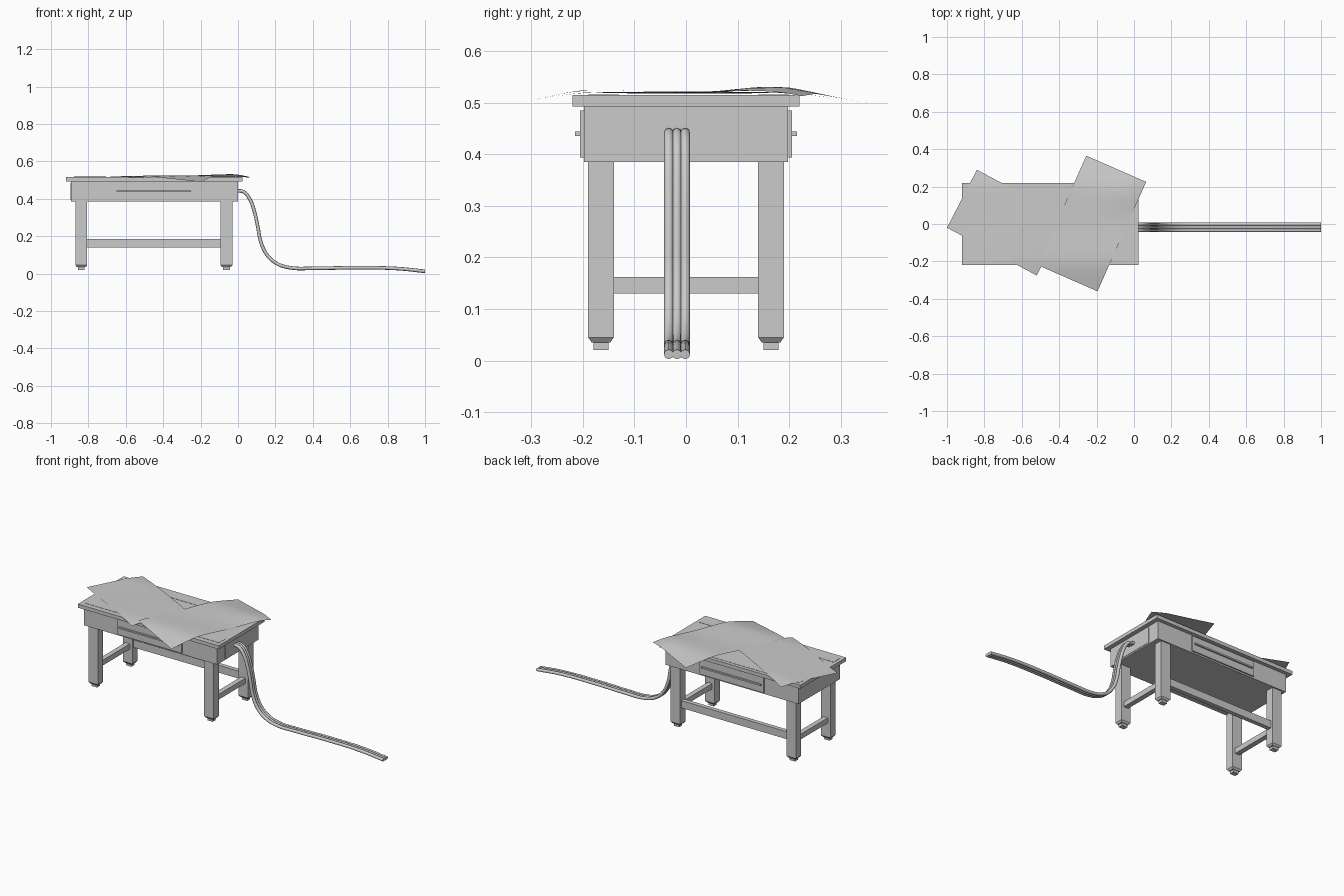
import bpy, bmesh, math
from mathutils import Vector

if "Cube" in bpy.data.objects:
    bpy.data.objects.remove(bpy.data.objects["Cube"])


def add_mesh(name, bm):
    bmesh.ops.recalc_face_normals(bm, faces=bm.faces)
    me = bpy.data.meshes.new(name)
    bm.to_mesh(me)
    bm.free()
    ob = bpy.data.objects.new(name, me)
    bpy.context.collection.objects.link(ob)
    return ob


def box(name, x, y, z):
    bm = bmesh.new()
    bmesh.ops.create_cube(bm, size=1)
    for v in bm.verts:
        for i, r in enumerate((x, y, z)):
            v.co[i] = (r[0] + r[1]) / 2 + v.co[i] * (r[1] - r[0])
    return add_mesh(name, bm)


def leg(name, cx, cy):
    # square post, chamfered at the bottom, on a smaller foot block
    bm = bmesh.new()
    rings = []
    for hx, hy, z in ((.032, .025, .39), (.032, .025, .045), (.024, .018, .035),
                      (.018, .0145, .035), (.018, .0145, .02)):
        rings.append([bm.verts.new((cx + sx * hx, cy + sy * hy, z))
                      for sx, sy in ((-1, -1), (1, -1), (1, 1), (-1, 1))])
    for a, b in zip(rings, rings[1:]):
        for i in range(4):
            j = (i + 1) % 4
            bm.faces.new((a[i], a[j], b[j], b[i]))
    bm.faces.new(rings[0])
    bm.faces.new(rings[-1])
    return add_mesh(name, bm)


def sheet(name, corner, u, v, height):
    # wavy rectangle of paper from one corner and two edge vectors
    nu, nv = 12, 20
    bm = bmesh.new()
    grid = []
    for i in range(nu + 1):
        row = []
        for j in range(nv + 1):
            p = Vector(corner) + Vector(u) * i / nu + Vector(v) * j / nv
            row.append(bm.verts.new((p.x, p.y, height(p.x, p.y))))
        grid.append(row)
    for i in range(nu):
        for j in range(nv):
            bm.faces.new((grid[i][j], grid[i + 1][j], grid[i + 1][j + 1], grid[i][j + 1]))
    ob = add_mesh(name, bm)
    for f in ob.data.polygons:
        f.use_smooth = True
    return ob


# table body
box("table_top", (-.92, .025), (-.22, .22), (.493, .515))
box("apron", (-.893, -.001), (-.198, .198), (.385, .493))
for n, y0 in (("front", -.19), ("back", .14)):
    box("top_inlay_" + n, (-.9, .005), (y0, y0 + .06), (.514, .5165))

# raised end panels
box("end_panel_right", (-.003, .001), (-.123, .122), (.393, .485))
box("end_panel_left", (-.895, -.89), (-.123, .122), (.393, .485))

# drawers with pull bars, front and back
for n, s in (("front", -1), ("back", 1)):
    box("drawer_" + n, (-.665, -.235), sorted((s * .19, s * .206)), (.394, .485))
    box("drawer_pull_" + n, (-.65, -.25), sorted((s * .2, s * .215)), (.436, .445))

# legs and stretchers
for nx, cx in (("left", -.838), ("right", -.062)):
    for ny, cy in (("front", -.165), ("back", .165)):
        leg(f"leg_{ny}_{nx}", cx, cy)
    box("side_stretcher_" + nx, (cx - .015, cx + .015), (-.145, .145), (.13, .162))
box("back_stretcher", (-.81, -.09), (.152, .178), (.14, .185))

# cables
path = [(-.01, .443), (.03, .437), (.062, .4), (.088, .33), (.106, .25), (.122, .17),
        (.155, .1), (.205, .055), (.28, .031), (.4, .028), (.6, .031), (.85, .027), (1, .012)]
for k, y in enumerate((-.0335, -.0175, -.0015)):
    cu = bpy.data.curves.new(f"cable_{k + 1}", 'CURVE')
    cu.dimensions = '3D'
    cu.bevel_depth = .0095
    cu.bevel_resolution = 2
    cu.use_fill_caps = True
    cu.resolution_u = 4
    sp = cu.splines.new('BEZIER')
    sp.bezier_points.add(len(path) - 1)
    for bp, (x, z) in zip(sp.bezier_points, path):
        bp.co = (x, y, z)
        bp.handle_left_type = bp.handle_right_type = 'AUTO'
    sp.use_smooth = True
    bpy.context.collection.objects.link(bpy.data.objects.new(f"cable_{k + 1}", cu))


# loose paper sheets
def droop(y, start, amount, reach):
    return amount * max(0, (abs(y) - start) / reach) ** 1.3


def height_left(x, y):
    return .519 + .002 * math.sin(9 * x) * math.cos(7 * y) + .001 - droop(y, .19, .012, .1)


def height_right(x, y):
    z = .5225 + .002 * math.cos(18 * y + math.pi)
    z += .007 * math.exp(-((y - .16) / .08) ** 2 - ((x + .05) / .12) ** 2)
    z -= droop(y, .2, .031 if y < 0 else .022, .16)
    return z - .01 * max(0, (x + .01) / .075)


sheet("paper_left", (-.84, .29), (-.16, -.31), (.48, -.255), height_left)
sheet("paper_right", (-.255, .365), (.32, -.14), (-.26, -.585), height_right)
